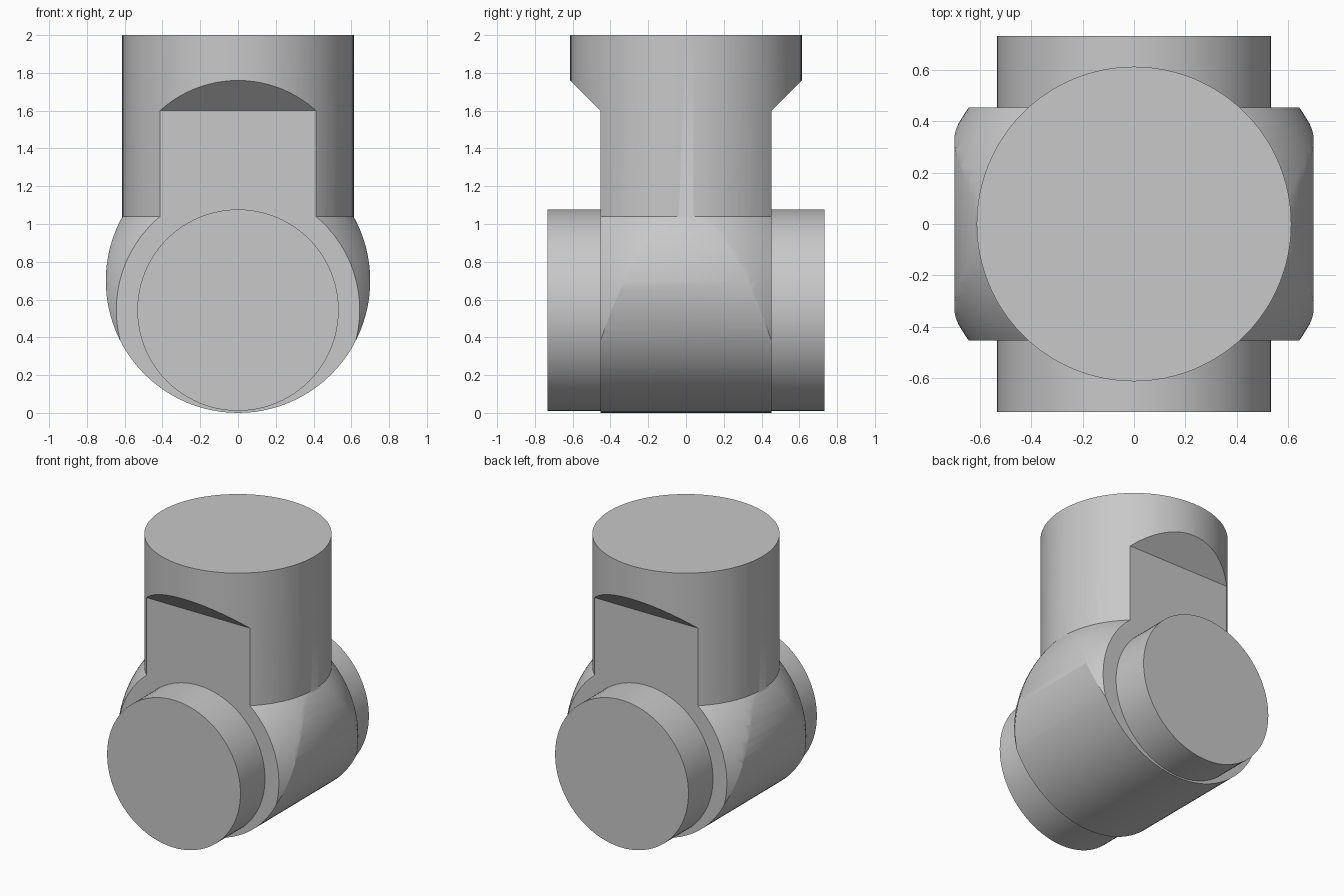
import bpy
import bmesh
import math
from mathutils import Matrix

cube = bpy.data.objects.get("Cube")
if cube:
    bpy.data.objects.remove(cube, do_unlink=True)

grey = bpy.data.materials.new("plain_grey")
grey.use_nodes = True
colour = (0.58, 0.58, 0.58, 1)
grey.diffuse_color = colour
grey.node_tree.nodes["Principled BSDF"].inputs["Base Color"].default_value = colour

SEGMENTS = 96
HALF_FLAT = 0.453   # half distance between the two flats


def add_object(name, bm):
    bmesh.ops.recalc_face_normals(bm, faces=bm.faces)
    mesh = bpy.data.meshes.new(name)
    bm.to_mesh(mesh)
    bm.free()
    mesh.materials.append(grey)
    obj = bpy.data.objects.new(name, mesh)
    bpy.context.collection.objects.link(obj)
    return obj


def cylinder(name, radius, length, z, along_y=False):
    bm = bmesh.new()
    matrix = Matrix.Translation((0, 0, z))
    if along_y:
        matrix = matrix @ Matrix.Rotation(math.pi / 2, 4, "X")
    bmesh.ops.create_cone(bm, cap_ends=True, segments=SEGMENTS, radius1=radius,
                          radius2=radius, depth=length, matrix=matrix)
    return add_object(name, bm)


def sphere(name, radius, z):
    bm = bmesh.new()
    bmesh.ops.create_uvsphere(bm, u_segments=SEGMENTS, v_segments=SEGMENTS // 2,
                              radius=radius, matrix=Matrix.Translation((0, 0, z)))
    return add_object(name, bm)


def prism(name, half_profile, half_width):
    """Mirror a (y, z) half profile and extrude it along x."""
    outline = half_profile + [(-y, z) for y, z in reversed(half_profile)]
    bm = bmesh.new()
    face = bm.faces.new([bm.verts.new((-half_width, y, z)) for y, z in outline])
    new = bmesh.ops.extrude_face_region(bm, geom=[face])["geom"]
    verts = [v for v in new if isinstance(v, bmesh.types.BMVert)]
    bmesh.ops.translate(bm, verts=verts, vec=(2 * half_width, 0, 0))
    return add_object(name, bm)


def select_only(obj):
    bpy.ops.object.select_all(action="DESELECT")
    obj.select_set(True)
    bpy.context.view_layer.objects.active = obj


def combine(obj, tool, operation):
    mod = obj.modifiers.new(operation.lower(), "BOOLEAN")
    mod.object = tool
    mod.operation = operation
    mod.solver = "EXACT"
    select_only(obj)
    bpy.ops.object.modifier_apply(modifier=mod.name)
    bpy.data.objects.remove(tool, do_unlink=True)


# Rounded housing: a crosswise barrel trimmed by a sphere
housing = cylinder("housing_and_stem", 0.70, 1.8, 0.70, along_y=True)
combine(housing, sphere("rounding_sphere", 0.788, 0.545), "INTERSECT")

# Upright round stem
combine(housing, cylinder("stem", 0.613, 1.3, 1.35), "UNION")

# Front and back flats with sloped shoulders under the stem head
flats = [(HALF_FLAT, -0.2), (HALF_FLAT, 1.6), (HALF_FLAT + 0.3, 1.9), (HALF_FLAT + 0.3, 2.2)]
combine(housing, prism("flat_trimmer", flats, 1.0), "INTERSECT")

# Cross pin showing at the front and back
pin = cylinder("cross_pin", 0.533, 1.466, 0.544, along_y=True)

for part in (housing, pin):
    select_only(part)
    bpy.ops.object.shade_smooth_by_angle(angle=math.radians(30))
